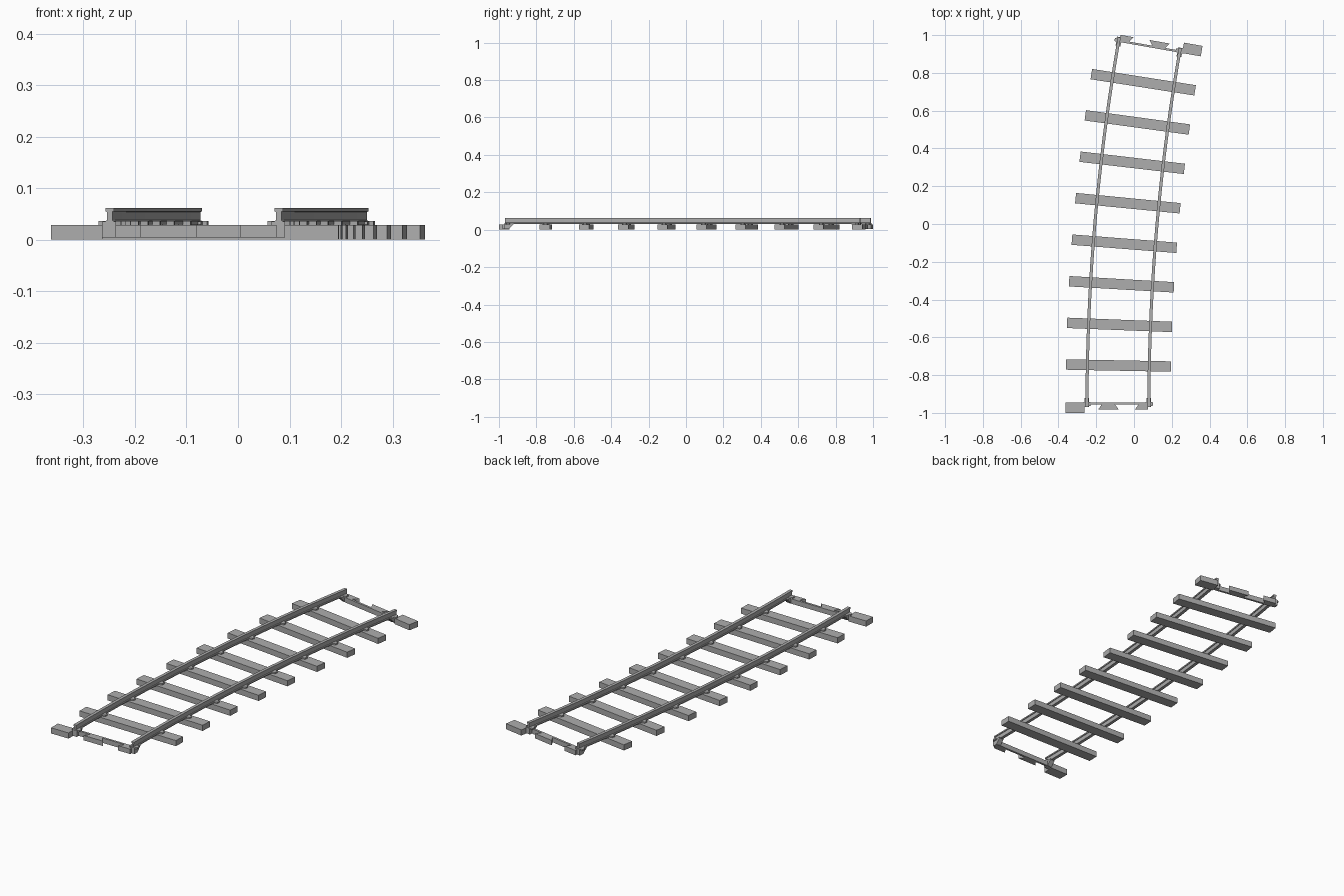
import bpy, bmesh
from math import radians
from mathutils import Matrix, Vector

if "Cube" in bpy.data.objects:
    bpy.data.objects.remove(bpy.data.objects["Cube"], do_unlink=True)

RADIUS = 11.1          # centre line of the curve
SWEEP = radians(10)
BAYS = 9
GAUGE = 0.164          # half the distance between rails
FRONT = Vector((-0.085, -0.968, 0))

grey = bpy.data.materials.new("mid_grey")
grey.use_nodes = True
colour = (0.42, 0.42, 0.42, 1)
grey.diffuse_color = colour
grey.node_tree.nodes["Principled BSDF"].inputs["Base Color"].default_value = colour


def pose(angle):
    """Local frame on the curve: x across the track, y along it."""
    centre = FRONT + Vector((RADIUS, 0, 0))
    return (Matrix.Translation(centre) @ Matrix.Rotation(-angle, 4, 'Z')
            @ Matrix.Translation((-RADIUS, 0, 0)))


def loft(name, rings, matrix=Matrix()):
    """Skin a list of equal closed rings and cap both ends."""
    bm = bmesh.new()
    loops = [[bm.verts.new(p) for p in ring] for ring in rings]
    n = len(loops[0])
    for a, b in zip(loops, loops[1:]):
        for i in range(n):
            j = (i + 1) % n
            bm.faces.new((a[i], a[j], b[j], b[i]))
    bm.faces.new(loops[0][::-1])
    bm.faces.new(loops[-1])
    bmesh.ops.recalc_face_normals(bm, faces=bm.faces)
    mesh = bpy.data.meshes.new(name)
    bm.to_mesh(mesh)
    bm.free()
    mesh.materials.append(grey)
    obj = bpy.data.objects.new(name, mesh)
    obj.matrix_world = matrix
    bpy.context.collection.objects.link(obj)
    return obj


def prism(name, outline, z0, z1, matrix):
    return loft(name, [[(x, y, z) for x, y in outline] for z in (z0, z1)], matrix)


def box(name, x0, x1, y0, y1, z0, z1, matrix):
    return prism(name, [(x0, y0), (x1, y0), (x1, y1), (x0, y1)], z0, z1, matrix)


def chair(name, x, y, matrix):
    """Six-sided clip holding a rail down."""
    outline = [(x - 0.022, y - 0.008), (x, y - 0.015), (x + 0.022, y - 0.008),
               (x + 0.022, y + 0.008), (x, y + 0.015), (x - 0.022, y + 0.008)]
    prism(name, outline, 0.028, 0.036, matrix)


# Rails: wide head, narrow web, wide foot
half = [(0.008, 0.030), (0.008, 0.036), (0.005, 0.038),
        (0.005, 0.054), (0.008, 0.055), (0.008, 0.062)]
profile = half + [(-x, z) for x, z in reversed(half)]
for side, name in ((-1, "left_side_rail"), (1, "right_side_rail")):
    rings = []
    for k in range(2 * BAYS + 1):
        m = pose(SWEEP * k / (2 * BAYS))
        rings.append([m @ Vector((side * GAUGE + x, 0, z)) for x, z in profile])
    loft(name, rings)

# Sleepers with a clip under each rail
for k in range(1, BAYS):
    m = pose(SWEEP * k / BAYS)
    box(f"sleeper_{k}", -0.278, 0.278, -0.024, 0.031, 0, 0.029, m)
    for side in (-1, 1):
        chair(f"rail_clip_{k}", side * GAUGE, 0.004, m)


def connector(label, m):
    """End joint; local -y points out of the track."""
    box(label + "_half_sleeper", -0.278, -0.178, -0.032, 0.024, 0, 0.029, m)
    box(label + "_tie_bar", -GAUGE, GAUGE, 0.013, 0.024, 0.004, 0.029, m)
    prism(label + "_dovetail", [(-0.105, -0.014), (0.004, -0.014),
                                (-0.018, 0.016), (-0.083, 0.016)], 0.004, 0.029, m)
    prism(label + "_half_dovetail", [(0.09, -0.014), (0.16, -0.014),
                                     (0.16, 0.016), (0.112, 0.016)], 0.004, 0.029, m)
    # Sloped seats under the rail ends
    for side in (-1, 1):
        x = side * GAUGE
        seat = [(-0.002, 0.004), (0.022, 0.004), (0.046, 0.030), (0.046, 0.035), (-0.002, 0.035)]
        loft(label + "_rail_seat",
             [[(x + dx, y, z) for y, z in seat] for dx in (-0.014, 0.012)], m)
        chair(label + "_end_clip", x, 0.015, m)


connector("front", pose(0))
connector("back", pose(SWEEP) @ Matrix.Rotation(radians(180), 4, 'Z'))
